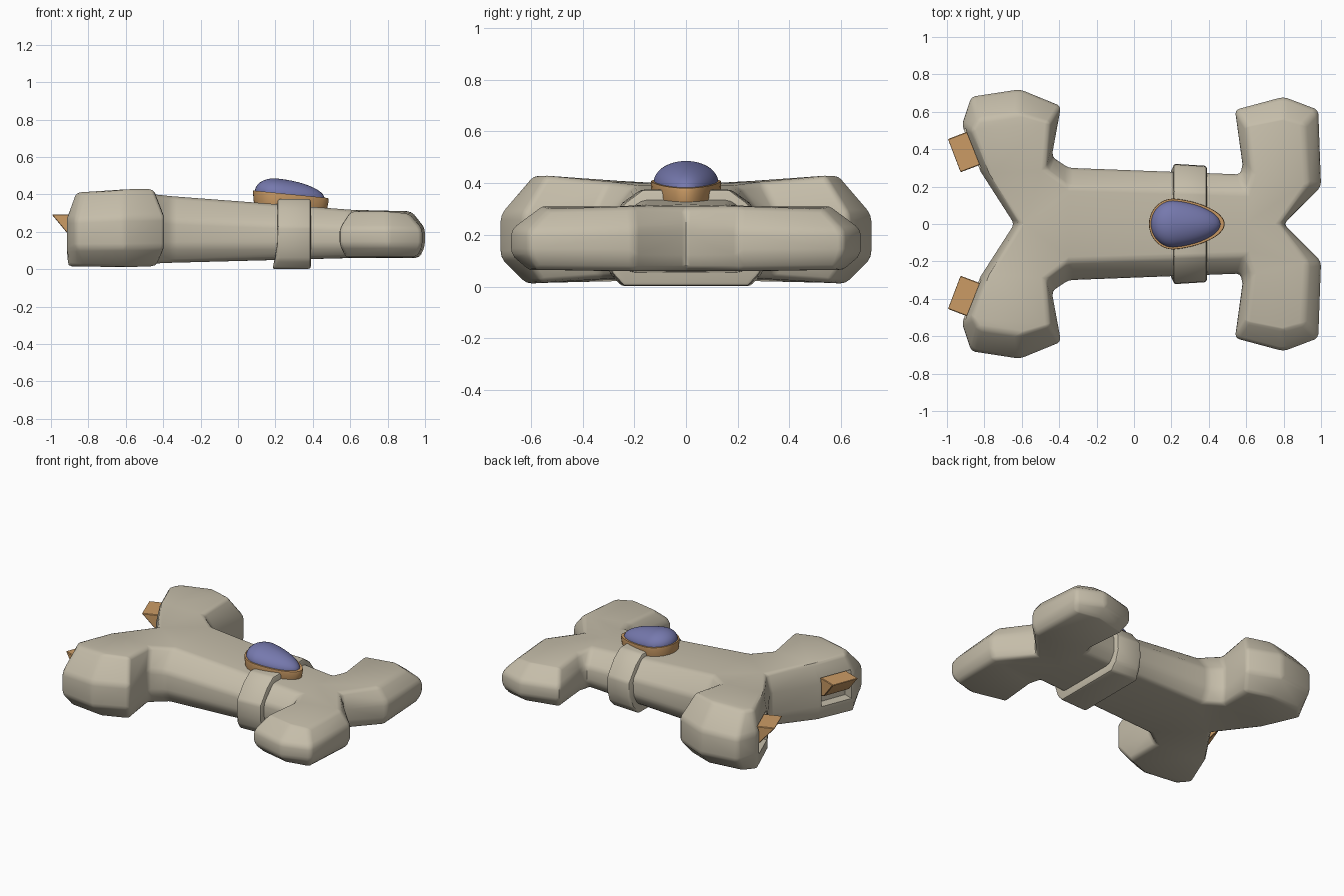
import bpy, bmesh, math

if "Cube" in bpy.data.objects:
    bpy.data.objects.remove(bpy.data.objects["Cube"])


def material(name, col):
    m = bpy.data.materials.new(name)
    m.diffuse_color = (*col, 1)
    m.use_nodes = True
    m.node_tree.nodes["Principled BSDF"].inputs["Base Color"].default_value = m.diffuse_color
    return m


STONE = material("pale stone", (0.56, 0.51, 0.40))
GOLD = material("warm gold", (0.60, 0.33, 0.13))
BLUE = material("dusty blue", (0.18, 0.19, 0.42))


def make(name, verts, faces, mat):
    me = bpy.data.meshes.new(name)
    me.from_pydata(verts, [], faces)
    bm = bmesh.new()
    bm.from_mesh(me)
    bmesh.ops.recalc_face_normals(bm, faces=bm.faces)
    bm.to_mesh(me)
    bm.free()
    ob = bpy.data.objects.new(name, me)
    bpy.context.collection.objects.link(ob)
    if mat:
        me.materials.append(mat)
    return ob


def loft(name, rings, mat):
    """Closed solid through rings that have equal point counts."""
    n = len(rings[0])
    faces = [(r * n + i, r * n + (i + 1) % n, (r + 1) * n + (i + 1) % n, (r + 1) * n + i)
             for r in range(len(rings) - 1) for i in range(n)]
    faces += [tuple(range(n)), tuple(range((len(rings) - 1) * n, len(rings) * n))]
    return make(name, [v for r in rings for v in r], faces, mat)


def mirror(ob):
    m = ob.modifiers.new("mirror", 'MIRROR')
    m.use_axis = (False, True, False)
    m.merge_threshold = 0.002


def bevel(ob, width, segments=2, angle=22):
    b = ob.modifiers.new("bevel", 'BEVEL')
    b.width, b.segments = width, segments
    b.limit_method, b.angle_limit = 'ANGLE', math.radians(angle)


def finish(ob, angle=35):
    bpy.ops.object.select_all(action='DESELECT')
    ob.select_set(True)
    bpy.context.view_layer.objects.active = ob
    bpy.ops.object.convert(target='MESH')
    bpy.ops.object.shade_smooth_by_angle(angle=math.radians(angle))


# Body half: outer x, y, flat-top x, y, top z, bottom z, bottom inset
half = [
    (-.64, 0, -.61, 0, .395, .03, .5),
    (-.82, .28, -.78, .27, .41, .02, .1),
    (-.92, .53, -.87, .50, .41, .015, .1),
    (-.87, .68, -.83, .56, .41, .015, .7),
    (-.61, .72, -.62, .59, .43, .01, .8),
    (-.39, .63, -.45, .54, .43, .015, .8),
    (-.44, .36, -.47, .29, .405, .03, .5),
    (-.35, .30, -.35, .20, .39, .035, .5),
    (.57, .265, .60, .17, .318, .06, .5),
    (.58, .32, .63, .27, .31, .06, .5),
    (.54, .61, .60, .52, .31, .065, .6),
    (.80, .68, .80, .56, .31, .065, .6),
    (.985, .61, .91, .53, .30, .065, .4),
    (1.0, .20, .93, .21, .31, .06, .4),
    (.80, 0, .78, 0, .31, .06, .4),
]
n = len(half)
rings = [[], [], [], []]
for x, y, tx, ty, zt, zb, k in half:
    h = zt - zb
    rings[0].append((x + (tx - x) * k, y + (ty - y) * k, zb))
    rings[1].append((x, y, zb + .25 * h))
    rings[2].append((x, y, zb + .64 * h))
    rings[3].append((tx, ty, zt))
verts = [v for r in rings for v in r]
faces = [(r * n + i, r * n + i + 1, (r + 1) * n + i + 1, (r + 1) * n + i)
         for r in range(3) for i in range(n - 1)]
for off, zl, zr in ((0, .035, .06), (3 * n, .39, .318)):
    c1, c2 = len(verts), len(verts) + 1
    verts += [(-.35, 0, zl), (.60, 0, zr)]
    for f in ((1, 2, 5, 6), (2, 3, 4, 5), (0, 1, 6), (8, 9, 13), (9, 10, 12, 13), (10, 11, 12)):
        faces.append(tuple(off + i for i in f))
    faces += [(off, off + 6, off + 7, c1), (c1, off + 7, off + 8, c2),
              (c2, off + 8, off + 13, off + 14)]
body = make("bone_body", verts, faces, STONE)
mirror(body)
bevel(body, .022)


# Sockets and claws share a frame on the notched end wall
def on_wall(d, w, z):
    nx, ny = -.935, -.355
    return (-.87 + nx * d - ny * w, .40 + ny * d + nx * w, z)


def wall_prism(name, profile, width, mat):
    return loft(name, [[on_wall(d, s * width / 2, z) for d, z in profile] for s in (-1, 1)], mat)


cutter = wall_prism("socket_cutter", [(.12, .11), (.12, .305), (-.07, .305), (-.07, .11)], .225, None)
mirror(cutter)
finish(cutter)
cutter.hide_render = True
cut = body.modifiers.new("sockets", 'BOOLEAN')
cut.operation, cut.object, cut.solver = 'DIFFERENCE', cutter, 'EXACT'
finish(body)
bpy.data.objects.remove(cutter)

claws = wall_prism("claws", [(.10, .293), (-.09, .293), (-.09, .15), (.0, .18)], .19, GOLD)
mirror(claws)
bevel(claws, .004, 1)
finish(claws)

# Strap wrapped around the shaft
side = [(.25, .002), (.295, .05), (.322, .13), (.318, .23), (.245, .325), (.175, .375)]
section = side + [(-y, z) for y, z in reversed(side)]
strap = loft("strap", [[(x0 - (.03 if z < .04 and x0 < .3 else 0), y * s, z) for y, z in section]
                       for x0, s in ((.21, 1.0), (.39, .965))], STONE)
bevel(strap, .014)
finish(strap)


# Egg-shaped jewel and its mount, tilted down toward the tip
def egg(scale, z, count=40):
    pts = []
    for i in range(count):
        a = 2 * math.pi * i / count
        c, s = math.cos(a), math.sin(a)
        x = (.275 if c > 0 else .13) * c * scale
        y = .136 * s * (1 - .15 * max(c, 0)) * scale
        pts.append((.21 + x, y, z - .10 * x))
    return pts


mount = loft("jewel_mount", [egg(.94, .33), egg(.97, .352), egg(1, .395), egg(.99, .408), egg(.92, .408)], GOLD)
finish(mount)
dome = [egg(.92 * math.cos(a), .403 + .082 * math.sin(a))
        for a in [math.radians(d) for d in range(0, 89, 8)]]
jewel = loft("jewel", dome, BLUE)
finish(jewel, 50)
